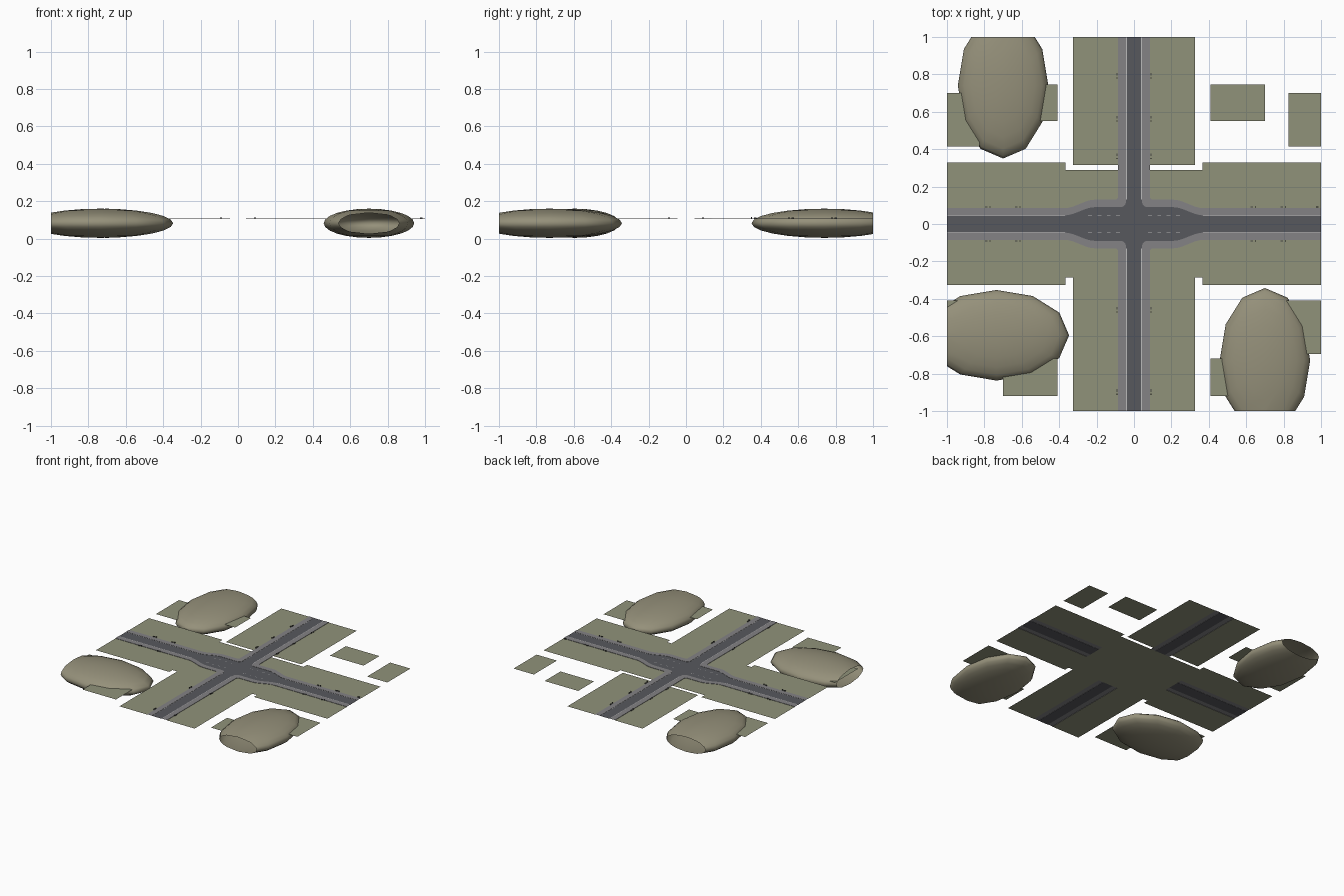
import bpy, bmesh, math
from mathutils import Matrix, Vector

if "Cube" in bpy.data.objects:
    bpy.data.objects.remove(bpy.data.objects["Cube"])

Z = 0.106  # ground level


def material(name, rgb):
    m = bpy.data.materials.new(name)
    m.diffuse_color = (*rgb, 1)
    m.use_nodes = True
    m.node_tree.nodes["Principled BSDF"].inputs["Base Color"].default_value = m.diffuse_color
    return m


GRASS = material("grass", (0.28, 0.29, 0.195))
HILL = material("hill", (0.30, 0.28, 0.195))
ASPHALT = material("asphalt", (0.095, 0.098, 0.11))
PAVING = material("paving", (0.23, 0.225, 0.235))
PAINT = material("paint", (0.5, 0.5, 0.5))
DARK = material("dark_metal", (0.06, 0.06, 0.055))


def finish(bm, name, mat, smooth=False):
    me = bpy.data.meshes.new(name)
    bm.to_mesh(me)
    bm.free()
    me.materials.append(mat)
    for p in me.polygons:
        p.use_smooth = smooth
    ob = bpy.data.objects.new(name, me)
    bpy.context.collection.objects.link(ob)
    return ob


def rects(name, mat, boxes, z):
    """Flat rectangles given as (x0, x1, y0, y1)."""
    bm = bmesh.new()
    for x0, x1, y0, y1 in boxes:
        bm.faces.new([bm.verts.new((x, y, z)) for x, y in
                      ((x0, y0), (x1, y0), (x1, y1), (x0, y1))])
    finish(bm, name, mat)


# Lawns: solid junction plot, arms split either side of the road
rects("junction_lawn", GRASS, [(-0.365, 0.365, -0.287, 0.29)], Z - 0.001)
R = 0.085
rects("arm_lawns", GRASS, [
    (-0.325, -R, 0.315, 1), (R, 0.325, 0.315, 1),
    (-0.325, -R, -1, -0.287), (R, 0.325, -1, -0.287),
    (-1, -0.365, R, 0.33), (-1, -0.365, -0.325, -R),
    (0.365, 1, R, 0.33), (0.365, 1, -0.325, -R)], Z - 0.001)

# Loose corner plots
rects("corner_plots", GRASS, [
    (0.41, 0.70, 0.55, 0.745), (0.825, 1, 0.415, 0.70),
    (-0.70, -0.41, 0.55, 0.745), (-1, -0.825, 0.415, 0.70),
    (0.41, 0.70, -0.92, -0.72), (0.805, 1, -0.695, -0.41),
    (-0.70, -0.41, -0.92, -0.72), (-1, -0.805, -0.695, -0.41)], Z - 0.001)


def kerb_line(x_near, y_far, y_near, r):
    """One quadrant: straight, flare, corner fillet, straight."""
    pts = [(1, y_far)]
    for i in range(9):
        t = i / 8
        s = t * t * (3 - 2 * t)
        pts.append((0.37 - 0.16 * t, y_far + (y_near - y_far) * s))
    for i in range(7):
        a = math.pi / 2 * i / 6
        pts.append((x_near + r - r * math.sin(a), y_near + r - r * math.cos(a)))
    pts.append((x_near, 1))
    return pts


inner = kerb_line(0.043, 0.046, 0.09, 0.03)
outer = kerb_line(0.085, 0.085, 0.13, 0.018)

# Asphalt: the four kerb lines joined into one outline
outline = []
for sx, sy in ((1, 1), (-1, 1), (-1, -1), (1, -1)):
    q = [(x * sx, y * sy) for x, y in inner]
    outline += q if sx * sy > 0 else q[::-1]
bm = bmesh.new()
bm.faces.new([bm.verts.new((x, y, Z)) for x, y in outline])
bmesh.ops.triangulate(bm, faces=bm.faces[:])
finish(bm, "road_surface", ASPHALT)

# Raised pavements with kerb faces
bm = bmesh.new()
for sx, sy in ((1, 1), (-1, 1), (-1, -1), (1, -1)):
    rows = []
    for (a, b), (c, d) in zip(inner, outer):
        rows.append([bm.verts.new(p) for p in (
            (a * sx, b * sy, Z), (a * sx, b * sy, Z + 0.0015),
            (c * sx, d * sy, Z + 0.0015), (c * sx, d * sy, Z - 0.001))])
    for p, q in zip(rows, rows[1:]):
        for i in range(3):
            f = [p[i], p[i + 1], q[i + 1], q[i]]
            bm.faces.new(f[::-1] if sx * sy > 0 else f)
bmesh.ops.recalc_face_normals(bm, faces=bm.faces[:])
for f in bm.faces:
    if f.normal.z < -0.5:
        f.normal_flip()
finish(bm, "pavements", PAVING)

# Painted edge lines and lane dashes
lines = []
for s in (-1, 1):
    for t in (-1, 1):
        e, n = s * 0.043, s * 0.04
        lines.append((min(t * 0.37, t), max(t * 0.37, t), e - 0.0015, e + 0.0015))
        lines.append((n - 0.0015, n + 0.0015, min(t * 0.13, t), max(t * 0.13, t)))
        for k in range(4):
            x = t * (0.085 + 0.05 * k)
            lines.append((x - 0.01, x + 0.01, s * 0.045 - 0.0015, s * 0.045 + 0.0015))
rects("road_markings", PAINT, lines, Z + 0.0005)

# Benches and bins along the pavements
bm = bmesh.new()


def block(x, y, sx, sy, sz):
    bmesh.ops.create_cube(bm, size=1, matrix=Matrix.Translation((x, y, Z + sz / 2)) @
                          Matrix.Diagonal((sx, sy, sz, 1)))


for side in (-0.09, 0.09):
    for x in (-0.79, -0.63, 0.63, 0.79):
        block(x, side, 0.014, 0.006, 0.006)
        block(x + 0.02, side, 0.006, 0.006, 0.009)
    for y in (0.80, 0.57, 0.37, -0.45, -0.89):
        block(side, y, 0.006, 0.014, 0.006)
        block(side, y - 0.02, 0.006, 0.006, 0.009)
block(0.98, 0.09, 0.014, 0.006, 0.008)
finish(bm, "benches_and_bins", DARK)


# Flattened low-poly mounds, cut open at the edge of the site
def mound(name, x, y, rx, ry, edge):
    bm = bmesh.new()
    bmesh.ops.create_uvsphere(bm, u_segments=12, v_segments=12, radius=1,
                              matrix=Matrix.Translation((x, y, 0.082)) @
                              Matrix.Diagonal((rx, ry, 0.078, 1)))
    bmesh.ops.bisect_plane(bm, geom=bm.verts[:] + bm.edges[:] + bm.faces[:],
                           plane_co=Vector(edge), plane_no=Vector(edge),
                           clear_outer=True)
    finish(bm, name, HILL, smooth=True)


mound("mound_back_left", -0.70, 0.74, 0.242, 0.39, (0, 1, 0))
mound("mound_front_left", -0.735, -0.595, 0.388, 0.242, (-1, 0, 0))
mound("mound_front_right", 0.70, -0.73, 0.242, 0.388, (0, -1, 0))
